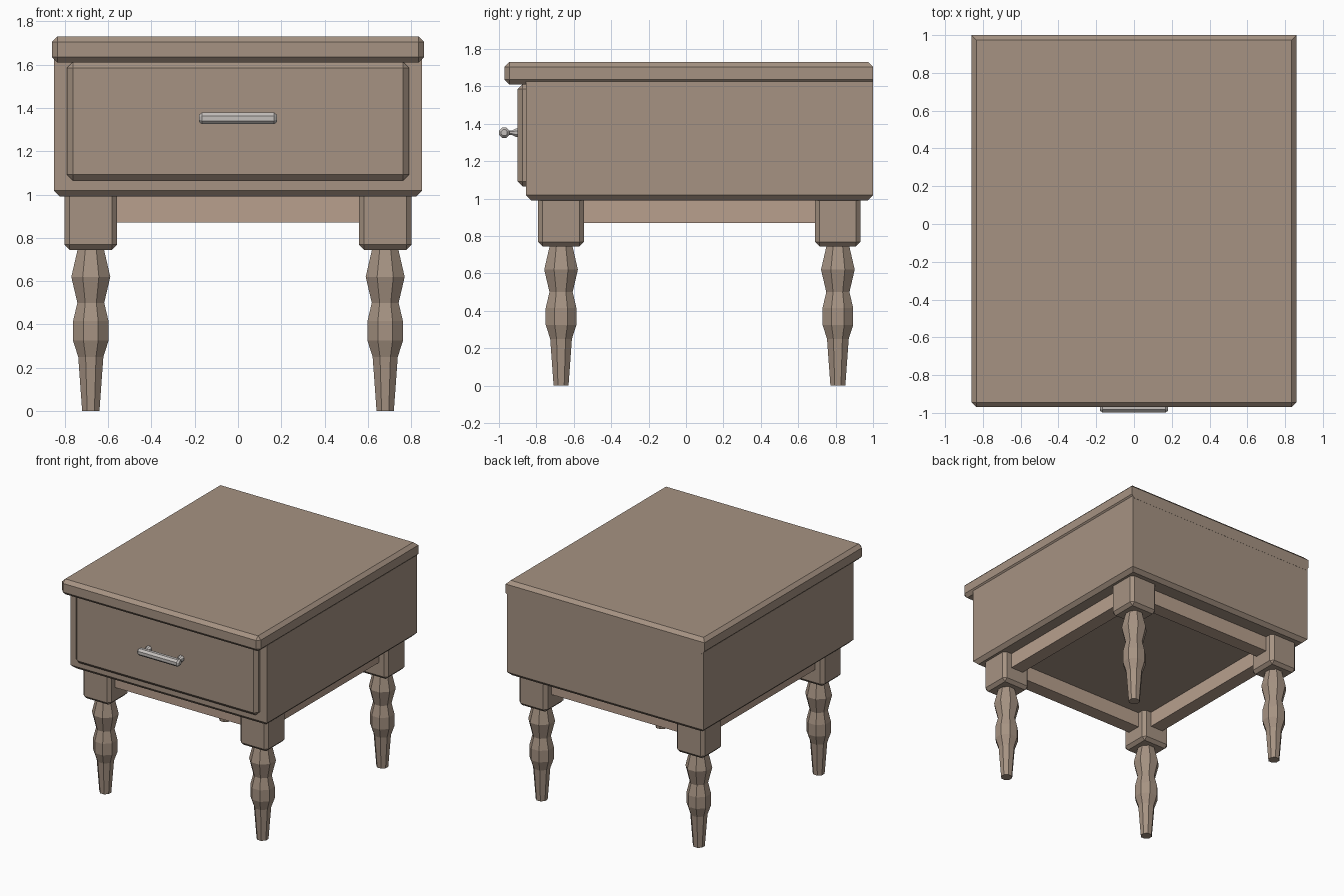
import bpy, bmesh, math
from mathutils import Vector, Matrix

if "Cube" in bpy.data.objects:
    bpy.data.objects.remove(bpy.data.objects["Cube"])


def material(name, rgb):
    m = bpy.data.materials.new(name)
    m.diffuse_color = (*rgb, 1)
    m.use_nodes = True
    m.node_tree.nodes["Principled BSDF"].inputs["Base Color"].default_value = m.diffuse_color
    return m


wood = material("wood", (0.38, 0.29, 0.225))
rail_wood = material("rail_wood", (0.48, 0.35, 0.27))
metal = material("metal", (0.55, 0.52, 0.50))


def finish(bm, name, mat):
    bmesh.ops.recalc_face_normals(bm, faces=bm.faces)
    me = bpy.data.meshes.new(name)
    bm.to_mesh(me)
    bm.free()
    me.materials.append(mat)
    ob = bpy.data.objects.new(name, me)
    bpy.context.collection.objects.link(ob)
    return ob


def box(name, lo, hi, mat, chamfer=0, pick=lambda d: True):
    """Box between two corners; pick(d) chooses chamfered edges by direction from the centre."""
    lo, hi = Vector(lo), Vector(hi)
    c, s = (lo + hi) / 2, hi - lo
    bm = bmesh.new()
    bmesh.ops.create_cube(bm, size=2)
    edges = [e for e in bm.edges if pick((e.verts[0].co + e.verts[1].co) / 2)]
    for v in bm.verts:
        v.co = Vector(v.co[i] * s[i] / 2 + c[i] for i in range(3))
    if chamfer:
        bmesh.ops.bevel(bm, geom=edges, offset=chamfer, segments=1,
                        affect='EDGES', profile=0.5)
    return finish(bm, name, mat)


def turned(name, profile, mat, matrix, sides=8):
    """Faceted turning from (radius to flat, height) pairs, flats facing the axes."""
    k = 1 / math.cos(math.pi / sides)
    bm = bmesh.new()
    rings = []
    for r, h in profile:
        rings.append([bm.verts.new(matrix @ Vector((
            r * k * math.cos(2 * math.pi * (i + 0.5) / sides),
            r * k * math.sin(2 * math.pi * (i + 0.5) / sides), h)))
            for i in range(sides)])
    for a, b in zip(rings, rings[1:]):
        for i in range(sides):
            j = (i + 1) % sides
            bm.faces.new((a[i], a[j], b[j], b[i]))
    bm.faces.new(rings[0])
    bm.faces.new(rings[-1])
    return finish(bm, name, mat)


# Table top: back face stays square except along its upper edge
box("table_top", (-0.86, -0.97, 1.61), (0.86, 1.0, 1.73), wood, 0.026,
    lambda d: d.y < 0.5 or d.z > 0.5)

# Cabinet body: chamfered around the bottom only
box("cabinet_body", (-0.85, -0.855, 0.99), (0.85, 0.999, 1.625), wood, 0.028,
    lambda d: d.z < -0.5)

# Drawer front
box("drawer_front", (-0.79, -0.90, 1.065), (0.79, -0.84, 1.612), wood, 0.027,
    lambda d: d.y < 0.5)

# Drawer handle: bar and two flared posts
turned("handle_bar", [(0.016, -0.18), (0.027, -0.167), (0.027, 0.167), (0.016, 0.18)],
       metal, Matrix.Translation((0, -0.972, 1.352)) @ Matrix.Rotation(math.pi / 2, 4, 'Y'))
for x in (-0.14, 0.14):
    turned("handle_post", [(0.024, 0), (0.022, 0.012), (0.013, 0.03), (0.013, 0.07)],
           metal, Matrix.Translation((x, -0.899, 1.352)) @ Matrix.Rotation(math.pi / 2, 4, 'X'))

# Legs: square block above a turned octagonal foot
LX, FRONT, BACK, H = 0.68, -0.668, 0.812, 0.122
leg_profile = [(0.04, 0), (0.058, 0.25), (0.082, 0.325), (0.082, 0.415),
               (0.062, 0.5), (0.09, 0.62), (0.06, 0.75)]
for x in (-LX, LX):
    for y, side in ((FRONT, "front"), (BACK, "back")):
        box(side + "_leg_block", (x - H, y - H, 0.745), (x + H, y + H, 1.0), wood, 0.024,
            lambda d: d.z < 0.5)
        turned(side + "_leg", leg_profile, wood, Matrix.Translation((x, y, 0)))

# Rails joining the leg blocks
T = 0.055
for y, side in ((FRONT, "front"), (BACK, "back")):
    box(side + "_rail", (-LX + 0.1, y - T, 0.87), (LX - 0.1, y + T, 0.995), rail_wood)
for x in (-LX, LX):
    box("side_rail", (x - T, FRONT + 0.1, 0.87), (x + T, BACK - 0.1, 0.995), rail_wood)
